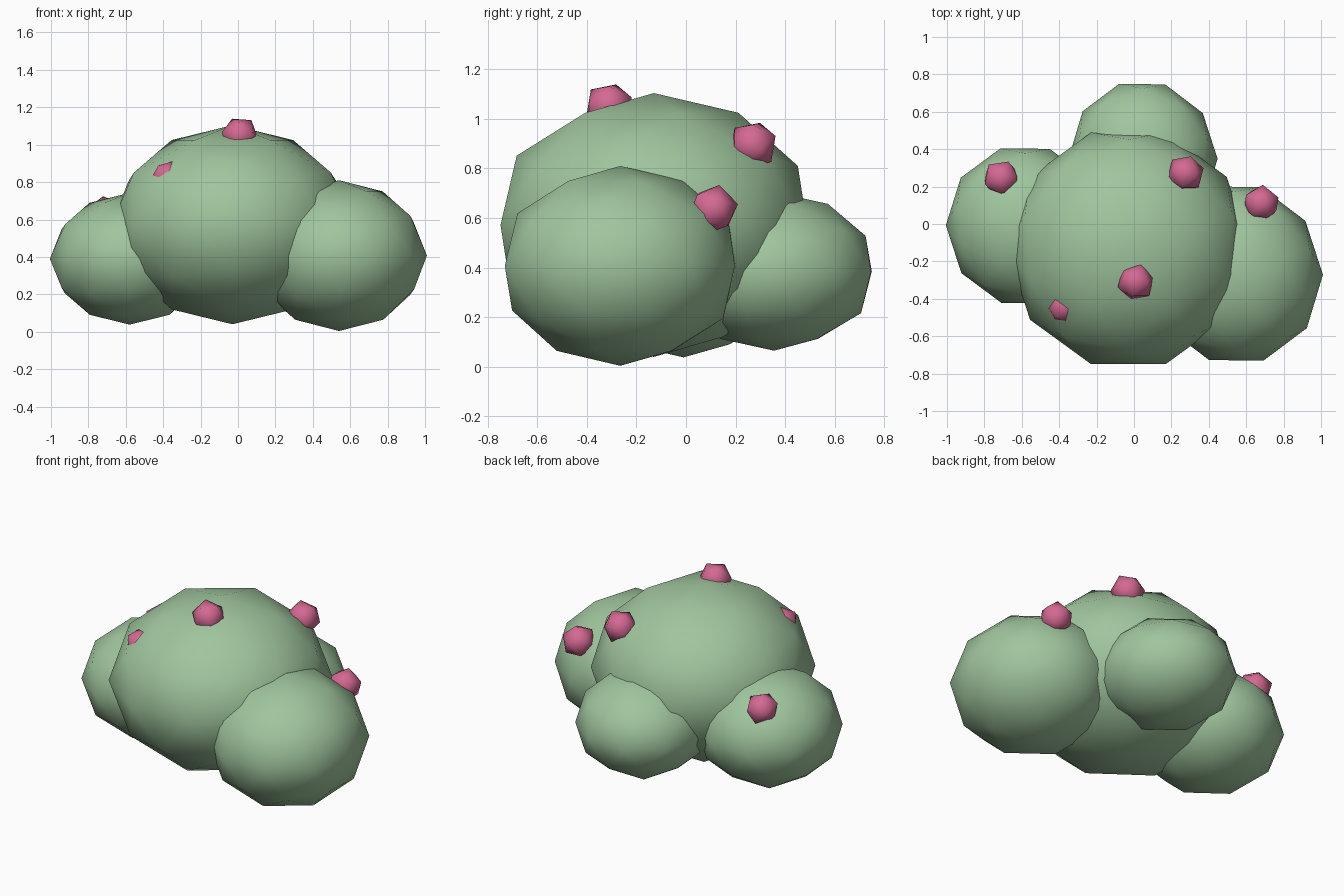
import bpy
import math
from mathutils import Vector

if "Cube" in bpy.data.objects:
    bpy.data.objects.remove(bpy.data.objects["Cube"])


def material(name, color):
    m = bpy.data.materials.new(name)
    m.diffuse_color = (*color, 1.0)
    m.use_nodes = True
    m.node_tree.nodes["Principled BSDF"].inputs["Base Color"].default_value = m.diffuse_color
    return m


leaf = material("leaf green", (0.35, 0.56, 0.34))
petal = material("blossom pink", (0.66, 0.14, 0.29))


def ball(name, loc, scale, subdiv, mat, rot=(0, 0, 0)):
    bpy.ops.mesh.primitive_ico_sphere_add(subdivisions=subdiv, radius=1, location=loc, rotation=rot)
    ob = bpy.context.object
    ob.name = name
    ob.scale = scale
    ob.data.materials.append(mat)
    bpy.ops.object.shade_smooth()
    return ob


# Overlapping foliage clumps, slightly squashed
turn = (0, 0, math.radians(18))
ball("main_foliage", (-0.03, -0.13, 0.572), (0.65, 0.65, 0.532), 2, leaf, turn)
ball("right_foliage", (0.54, -0.265, 0.407), (0.468, 0.49, 0.403), 2, leaf, turn)
ball("left_foliage", (-0.58, -0.01, 0.39), (0.425, 0.435, 0.352), 2, leaf, turn)
ball("back_foliage", (0.05, 0.355, 0.385), (0.395, 0.415, 0.32), 2, leaf, turn)

# Blossoms: position and the direction one corner points
blossoms = [
    ((0.01, -0.31, 1.05), (0.607, 0.0, 0.795)),
    ((0.275, 0.27, 0.895), (0.607, 0.0, 0.795)),
    ((0.68, 0.11, 0.635), (0.1, 0.25, 1.0)),
    ((-0.71, 0.245, 0.625), (-0.1, 0.2, 1.0)),
    ((-0.37, -0.44, 0.82), (-0.56, -0.51, 0.65)),
]
for i, (loc, aim) in enumerate(blossoms):
    rot = Vector(aim).to_track_quat('Z', 'Y').to_euler()
    ball(f"blossom_{i + 1}", loc, (0.102,) * 3, 1, petal, rot)
